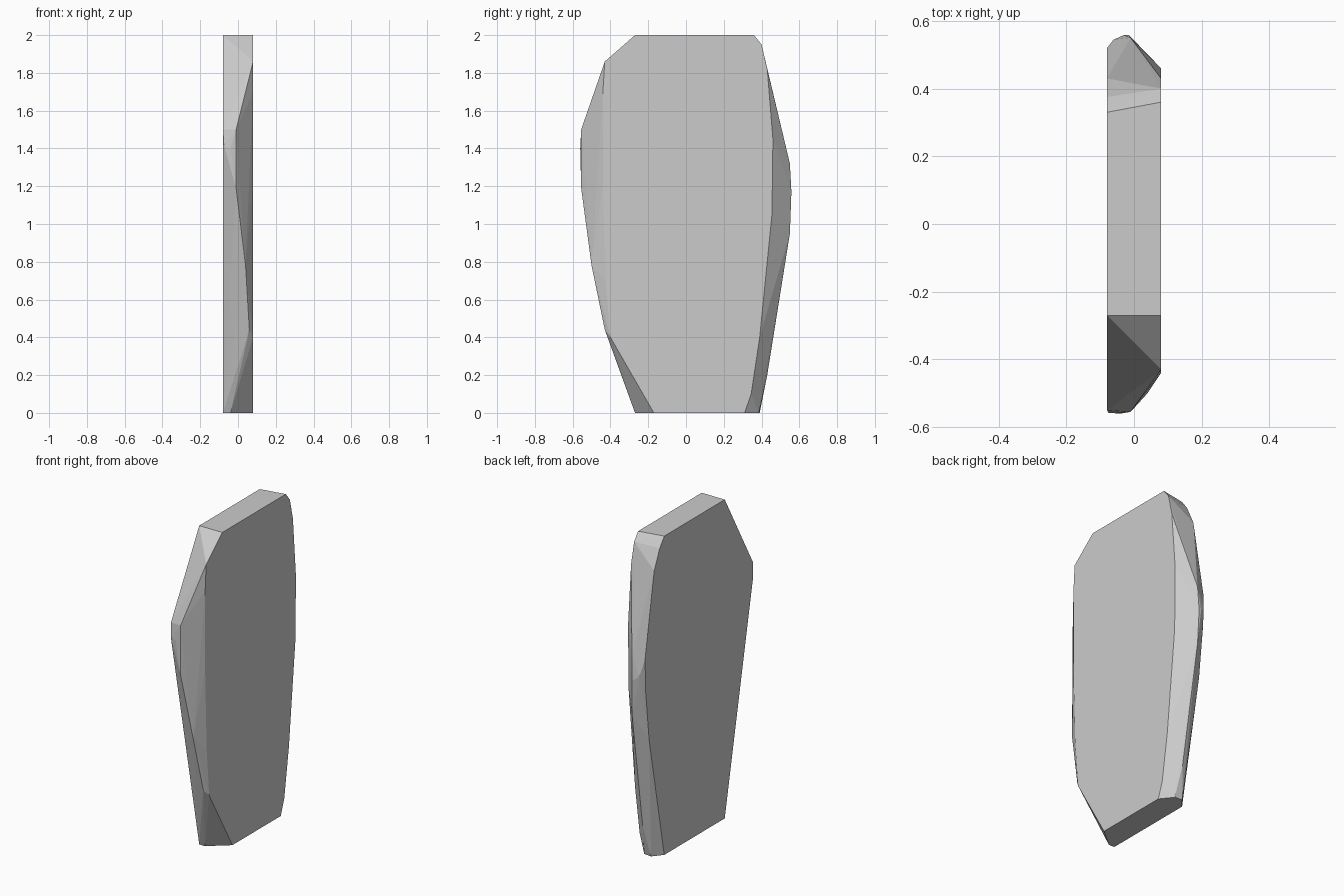
import bpy, bmesh
import math

# Outline loops (y, z) of the two flat faces of the slab
right_face = [(-0.27, 2), (0.36, 2), (0.40, 1.95), (0.43, 1.82), (0.46, 1.45), (0.455, 1.05),
              (0.39, 0.4), (0.345, 0.1), (0.31, 0), (-0.17, 0), (-0.40, 0.40), (-0.425, 0.7),
              (-0.44, 1.2), (-0.44, 1.7), (-0.43, 1.86)]
left_face = [(-0.27, 2), (0.33, 2), (0.375, 1.94), (0.43, 1.82), (0.52, 1.3), (0.515, 1.1),
             (0.48, 0.78), (0.33, 0), (-0.27, 0), (-0.55, 1.4), (-0.55, 1.5)]

# Chipped ridges (x, y, z) running down the two narrow sides
front_ridge = [(-0.01, -0.555, 1.5), (-0.01, -0.555, 1.19), (0.04, -0.50, 0.78),
               (0.06, -0.43, 0.44), (-0.04, -0.27, 0), (-0.075, -0.558, 1.42),
               (-0.04, -0.56, 1.4)]
back_ridge = [(-0.01, 0.55, 1.32), (-0.015, 0.558, 1.17), (-0.01, 0.55, 0.95),
              (-0.03, 0.558, 1.17), (-0.06, 0.545, 1.2), (0.0, 0.43, 0.2),
              (0.02, 0.385, 0), (-0.03, 0.39, 0)]

points = [(0.08, y, z) for y, z in right_face] + [(-0.08, y, z) for y, z in left_face]
points += front_ridge + back_ridge

# Faceted stone slab: hull around the outlines and ridges
bm = bmesh.new()
for p in points:
    bm.verts.new(p)
hull = bmesh.ops.convex_hull(bm, input=bm.verts[:])
loose = [v for v in bm.verts if not v.link_faces]
bmesh.ops.delete(bm, geom=loose, context='VERTS')
bmesh.ops.dissolve_limit(bm, angle_limit=math.radians(1), verts=bm.verts[:], edges=bm.edges[:])
bmesh.ops.recalc_face_normals(bm, faces=bm.faces[:])

mesh = bpy.data.meshes.new("stone_slab")
bm.to_mesh(mesh)
bm.free()
slab = bpy.data.objects.new("stone_slab", mesh)
bpy.context.collection.objects.link(slab)
